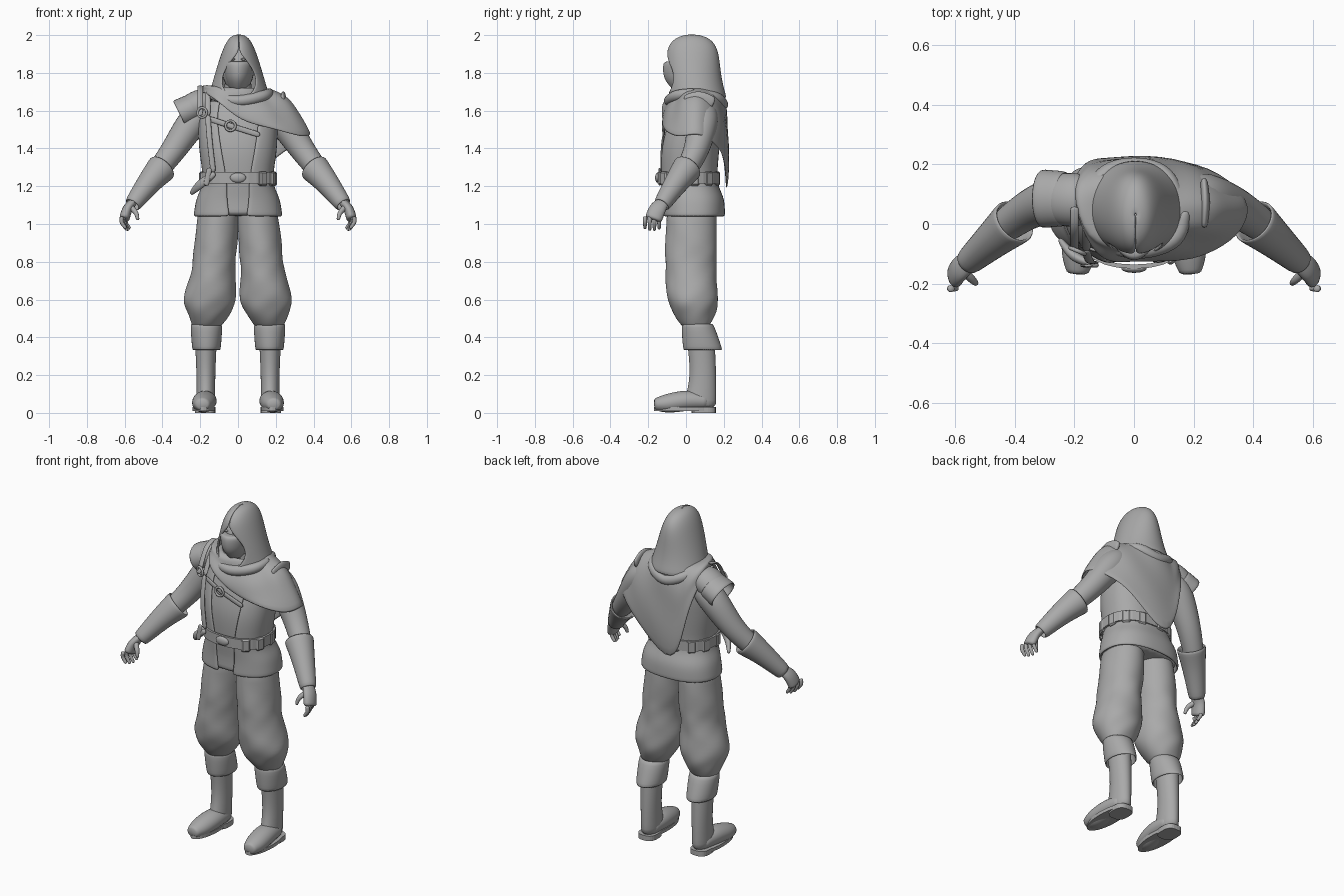
import bpy, bmesh, math
from mathutils import Vector

if "Cube" in bpy.data.objects:
    bpy.data.objects.remove(bpy.data.objects["Cube"])

GREY = (.4, .4, .4, 1)
X, Y, Z = Vector((1, 0, 0)), Vector((0, 1, 0)), Vector((0, 0, 1))
mat = bpy.data.materials.new("plain grey")
mat.use_nodes = True
mat.diffuse_color = GREY
shader = next(node for node in mat.node_tree.nodes if node.type == 'BSDF_PRINCIPLED')
shader.inputs["Base Color"].default_value = GREY


def finish(name, bm, smooth=True, sub=0, thick=0, bevel=0):
    bmesh.ops.recalc_face_normals(bm, faces=bm.faces)
    mesh = bpy.data.meshes.new(name)
    for face in bm.faces:
        face.smooth = smooth
    bm.to_mesh(mesh)
    bm.free()
    mesh.materials.append(mat)
    ob = bpy.data.objects.new(name, mesh)
    bpy.context.scene.collection.objects.link(ob)
    if thick:
        mod = ob.modifiers.new("Thickness", 'SOLIDIFY')
        mod.thickness, mod.offset = thick, 0
    if bevel:
        mod = ob.modifiers.new("Bevel", 'BEVEL')
        mod.width = bevel
    if sub:
        mod = ob.modifiers.new("Smooth", 'SUBSURF')
        mod.levels = mod.render_levels = sub
    return ob


def skin(name, rings, closed=True, cap=True, sub=1, **options):
    """Join successive rings of points into one surface."""
    bm = bmesh.new()
    rows = [[bm.verts.new(point) for point in ring] for ring in rings]
    count = len(rows[0])
    for low, high in zip(rows, rows[1:]):
        for i in range(count if closed else count - 1):
            j = (i + 1) % count
            bm.faces.new((low[i], low[j], high[j], high[i]))
    if cap and closed:
        bm.faces.new(rows[0])
        bm.faces.new(rows[-1])
    return finish(name, bm, sub=sub, **options)


def spline(keys, steps=3, loop=False):
    """Smooth curve through tuples of any length."""
    total = len(keys)
    last = total - 1

    def key(i):
        return keys[i % total] if loop else keys[min(max(i, 0), last)]

    def blend(a, b, c, d, t):
        return b + t * (c - a + t * (2*a - 5*b + 4*c - d + t * (3*b - a - 3*c + d))) / 2

    out = []
    for i in range(total if loop else last):
        for step in range(steps):
            around = zip(key(i - 1), key(i), key(i + 1), key(i + 2))
            out.append([blend(*values, step / steps) for values in around])
    return out if loop else out + [list(keys[last])]


def spow(value, power):
    return math.copysign(abs(value) ** power, value)


def oval(z, rx, front, back, cx=0, gap=0, count=28, power=1, fold=0):
    """Horizontal ring between two depths; gap is a half angle left open at the front."""
    gap = math.radians(gap)
    middle, ry = (front + back) / 2, (back - front) / 2
    points = []
    for i in range(count):
        a = gap + 2 * (math.pi - gap) * i / (count - 1 if gap else count)
        k = 1 + fold * (math.sin(3 * a + 30 * z) + math.sin(5 * a - 50 * z))
        points.append((cx + k * rx * spow(math.sin(a), power),
                       middle - k * ry * spow(math.cos(a), power), z))
    return points


def tube(name, keys, side=Y, flat=1, mirror=1, count=14, **options):
    """Sweep an ellipse along points given as x, y, z and radius."""
    keys = spline(keys)
    path = [Vector((x * mirror, y, z)) for x, y, z, radius in keys]
    rings = []
    for i, centre in enumerate(path):
        along = (path[min(i + 1, len(path) - 1)] - path[max(i - 1, 0)]).normalized()
        across = (side - along * along.dot(side)).normalized()
        normal = along.cross(across) * flat
        turns = [math.tau * j / count for j in range(count)]
        rings.append([centre + keys[i][3] * (across * math.cos(a) + normal * math.sin(a)) for a in turns])
    return skin(name, rings, **options)


def strap(name, points, side, width=.016):
    tube(name, [(*point, width) for point in points], side=side, flat=.4, count=8)


def box(name, location, size, turn):
    bm = bmesh.new()
    bmesh.ops.create_cube(bm, size=1)
    bmesh.ops.scale(bm, vec=size, verts=bm.verts)
    ob = finish(name, bm, smooth=False, bevel=.008)
    ob.location, ob.rotation_euler.z = location, turn


def ball(name, location, size):
    bm = bmesh.new()
    bmesh.ops.create_uvsphere(bm, u_segments=24, v_segments=14, radius=1)
    bmesh.ops.scale(bm, vec=size, verts=bm.verts)
    bmesh.ops.translate(bm, vec=location, verts=bm.verts)
    finish(name, bm)


def hoop(name, location, turn=0):
    bpy.ops.mesh.primitive_torus_add(location=location, rotation=(math.pi / 2, 0, turn), major_radius=.026,
                                     minor_radius=.007, major_segments=24, minor_segments=8)
    ob = bpy.context.object
    ob.name = name
    ob.data.materials.append(mat)
    bpy.ops.object.shade_smooth()


# Head, mask and neck
ball("head", (0, .02, 1.82), (.085, .105, .125))
mask = [(1.7, .035, -.06), (1.77, .065, -.115), (1.85, .078, -.12), (1.86, .07, -.09)]
skin("face_mask", [oval(z, rx, front, .06, power=1.1) for z, rx, front in spline(mask)])
tube("neck", [(0, .04, 1.6, .08), (0, .03, 1.8, .07)])
for s in (1, -1):
    ball("eye", (.03 * s, -.075, 1.872), (.015, .008, .006))

# Hood: widens downwards from a pointed crown and opens over the face
hood = []
for i in range(13):
    t = (i / 12) ** 1.5
    reach = math.sqrt(1 - (1 - t) ** 7)
    gap = max(.01, 44 * math.sin(math.pi * (t - .26) / .83))
    hood.append(oval(2 - t / 3, .001 + .14 * t ** .4 + .02 * t ** 3, .03 - .135 * reach,
                     .031 + .14 * reach + .04 * t ** 3, cx=.005, gap=gap))
skin("hood", hood, closed=False, thick=.012)

# Tunic and the open coat over it share one outline
body = spline([(1.04, .23, -.12, .2), (1.13, .215, -.12, .195), (1.23, .18, -.13, .16), (1.4, .2, -.135, .17),
               (1.55, .2, -.1, .18), (1.65, .16, -.06, .17)])
tunic = [oval(z, rx - .01, front + .01, back - .01, power=.85) for z, rx, front, back in body]
skin("tunic", tunic + [oval(1.7, .08, -.03, .13)])
skin("coat", [oval(*row, gap=8 + 40 * (row[0] - 1.04), power=.85) for row in body],
     closed=False, thick=.014)

# Cape: slung over the left shoulder, with a pointed tail at the back
hem = [(-.12, -.1, 1.66), (.02, -.12, 1.55), (.2, -.12, 1.5), (.34, -.04, 1.46), (.375, .08, 1.47),
       (.22, .2, 1.36), (-.05, .21, 1.17), (-.16, .2, 1.5), (-.2, .1, 1.69)]
cape = []
for i in range(8):
    t = i / 7
    row = []
    for x, y, z in spline(hem, loop=True):
        out = Vector((x, y - .06, 0)).normalized()
        top = Vector((0, .06, 1.72)) + out / 8
        bulge = out * (.025 if y > -.05 else 0) + Z * (.05 if x > -.1 and y > -.08 else .02)
        ripple = out * .006 * math.sin(9 * t + 12 * x)
        row.append(top.lerp(Vector((x, y, z)), t) + bulge * 4 * t * (1 - t) + ripple)
    cape.append(row)
skin("cape", cape, cap=False, thick=.012)
tube("cape_roll", [(-.15, -.05, 1.68, .02), (0, -.09, 1.65, .03), (.14, -.05, 1.68, .03),
                   (.17, .05, 1.7, .02)], side=Z)
tube("hood_drape", [(.16, .04, 1.7, .02), (.11, .16, 1.67, .03), (0, .19, 1.63, .035),
                    (-.11, .16, 1.67, .03), (-.16, .04, 1.7, .02)], side=Z)
tube("shoulder_fold", [(.235, -.01, 1.65, .03), (.24, .07, 1.665, .04), (.235, .15, 1.64, .03)],
     side=Z, flat=.4)

# Right shoulder armour, straps and rings
tube("shoulder_pad", [(-.14, .08, 1.65, .06), (-.19, .08, 1.64, .093), (-.27, .085, 1.6, .088)], flat=.85)
tube("shoulder_plate", [(-.23, .085, 1.62, .09), (-.31, .085, 1.58, .097)], flat=.8, cap=False, thick=.01)
for x in (-.2, -.16):
    strap("shoulder_strap", [(x, .06, 1.73), (x, -.02, 1.7), (x, -.09, 1.57)], X)
strap("side_strap", [(-.16, -.09, 1.58), (-.15, -.125, 1.44), (-.13, -.13, 1.27)], X)
strap("chest_strap", [(-.16, -.08, 1.56), (-.04, -.11, 1.52), (.12, -.12, 1.47)], Z)
hoop("shoulder_ring", (-.19, -.09, 1.59), -.4)
hoop("chest_ring", (-.04, -.12, 1.52))

# Belt, buckle, pouches and dagger
skin("belt", [oval(z, .195, -.143, .17, power=.85) for z in (1.215, 1.275)],
     cap=False, sub=0, thick=.014, smooth=False)
ball("buckle", (0, -.15, 1.245), (.042, .014, .026))
for i in range(9):
    a = math.radians(40 + 30 * i)
    box("belt_pouch", (.19 * spow(math.sin(a), .85), .01 - .155 * spow(math.cos(a), .85), 1.24),
        (.05, .03, .075), a)
tube("dagger_sheath", [(-.12, -.14, 1.27, .014), (-.2, -.11, 1.21, .025), (-.25, -.05, 1.16, .012)],
     side=Z, flat=.7)
strap("dagger_grip", [(-.15, -.14, 1.3), (-.17, -.14, 1.2)], X)

# Baggy trousers, boots, arms and hands on both sides
trouser = spline([(1.1, .105, -.1, .16, .1), (.9, .115, -.11, .165, .117), (.76, .115, -.11, .16, .13),
                  (.61, .14, -.1, .17, .148), (.52, .11, -.065, .155, .155), (.45, .07, -.01, .12, .167)])
cuff = spline([(.43, .06, 0, .13), (.47, .08, -.02, .14), (.33, .07, -.01, .19)])
shaft = spline([(.42, .06, 0, .15), (.2, .05, .02, .16), (.02, .05, -.02, .16)])
for s in (1, -1):
    skin("trouser_leg", [oval(*row, s * cx, fold=.02) for *row, cx in trouser])
    skin("boot_cuff", [oval(*row, s * .167) for row in cuff], cap=False, thick=.01)
    skin("boot_shaft", [oval(*row, s * .17) for row in shaft])
    tube("boot_foot", [(.17, .12, .06, .05), (.175, .01, .065, .065), (.185, -.1, .05, .06),
                       (.19, -.17, .045, .035)], side=X, flat=.85, mirror=s)
    skin("boot_sole", [oval(z, .06, -.17, .155, s * .182) for z in (.01, .03)], sub=0, smooth=False)
    skin("boot_heel", [oval(z, .054, .03, .158, s * .174, power=.7) for z in (0, .03)], sub=0, smooth=False)
    tube("upper_arm", [(.17, .09, 1.6, .07), (.24, .09, 1.54, .083), (.35, .05, 1.38, .068),
                       (.45, -.02, 1.25, .055)], mirror=s)
    tube("gauntlet", [(.4, .01, 1.3, .078), (.47, -.05, 1.22, .06), (.56, -.13, 1.1, .04)],
         mirror=s, cap=False, thick=.012)
    tube("palm", [(.55, -.12, 1.12, .035), (.585, -.15, 1.08, .046), (.603, -.175, 1.02, .047)],
         flat=.6, mirror=s)
    for i in range(4):
        x, y = .612 - .007 * i, -.217 + .025 * i
        drop = .012 * math.sin(i)
        tube("finger", [(x, y, 1.04, .013), (x + .005, y, 1.01, .012), (x - .02, y, .975 - drop, .009)],
             mirror=s, count=8)
    tube("thumb", [(.57, -.16, 1.09, .018), (.54, -.19, 1.06, .014), (.53, -.2, 1.02, .009)],
         mirror=s, count=8)
